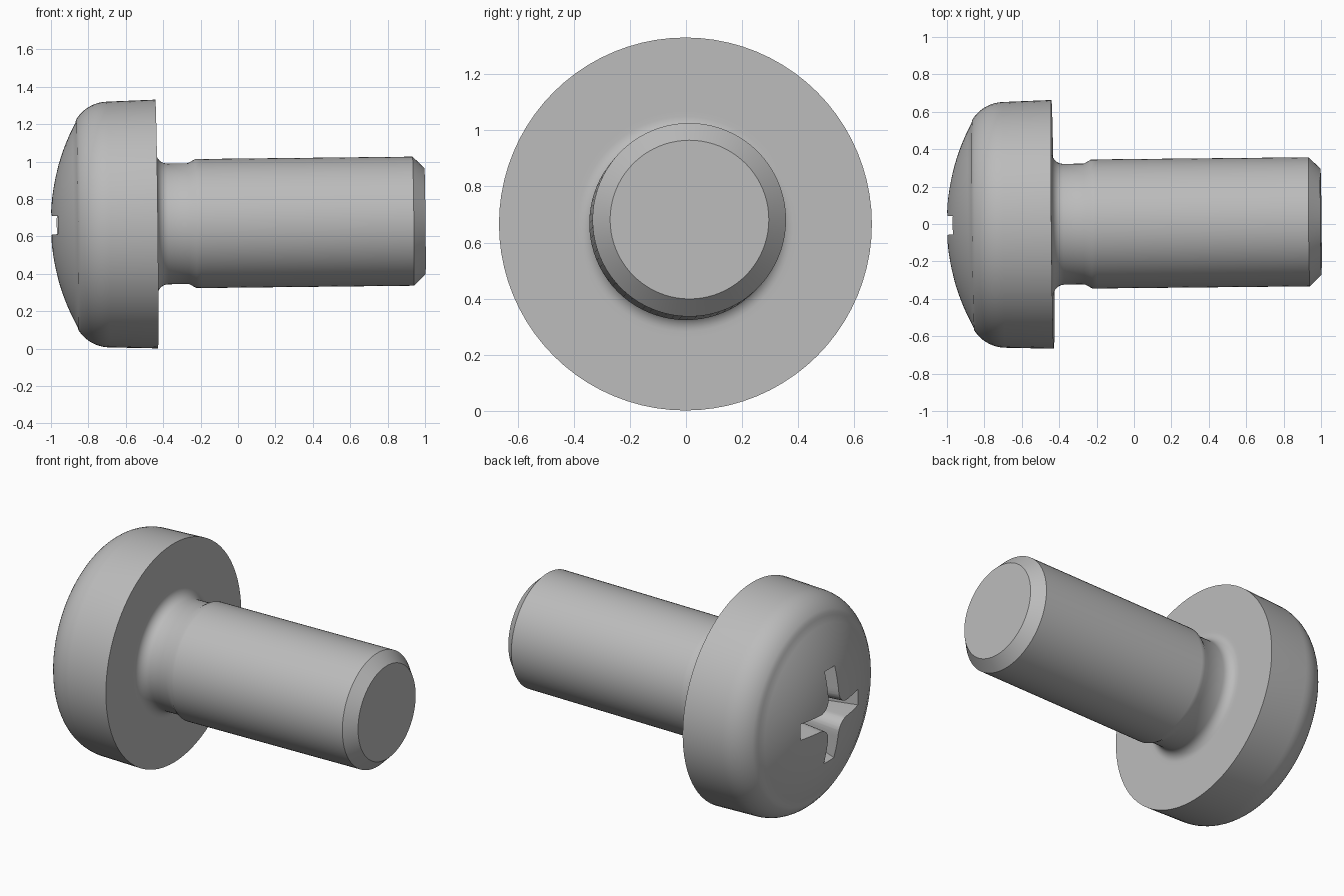
import bpy, bmesh, math
from mathutils import Matrix, Vector

if "Cube" in bpy.data.objects:
    bpy.data.objects.remove(bpy.data.objects["Cube"], do_unlink=True)

steel = bpy.data.materials.new("grey steel")
steel.use_nodes = True
colour = (0.5, 0.5, 0.5, 1)
steel.diffuse_color = colour
steel.node_tree.nodes["Principled BSDF"].inputs["Base Color"].default_value = colour


def make_object(name, bm):
    bmesh.ops.recalc_face_normals(bm, faces=bm.faces)
    mesh = bpy.data.meshes.new(name)
    bm.to_mesh(mesh)
    bm.free()
    mesh.materials.append(steel)
    obj = bpy.data.objects.new(name, mesh)
    bpy.context.collection.objects.link(obj)
    return obj


def arc(cx, cr, radius, start, end, steps):
    """Points (x, r) on an arc, angles in degrees from +x."""
    angles = [math.radians(start + (end - start) * i / steps) for i in range(steps + 1)]
    return [(cx + radius * math.cos(a), cr + radius * math.sin(a)) for a in angles]


# Screw profile along x: domed head, rounded shoulder, neck fillet, chamfered shank
profile = arc(0.145, 0, 1.147, 180, 151.5, 14)
profile += arc(-0.69, 0.457, 0.2, 148, 91, 9)
profile += [(-0.435, 0.665), (-0.435, 0.405)]
profile += arc(-0.375, 0.383, 0.06, 180, 270, 8)
profile += [(-0.265, 0.323), (-0.225, 0.345), (-0.2, 0.345),
            (0.937, 0.345), (1.0, 0.283), (1.0, 0)]

bm = bmesh.new()
verts = [bm.verts.new((x, 0, r)) for x, r in profile]
edges = [bm.edges.new(pair) for pair in zip(verts, verts[1:])]
bmesh.ops.spin(bm, geom=verts + edges, cent=(0, 0, 0), axis=(1, 0, 0),
               angle=math.tau, steps=80, use_merge=False)
bmesh.ops.remove_doubles(bm, verts=bm.verts, dist=0.0005)
screw = make_object("screw", bm)


# Cross recess cutter: a tapered cross with rounded inner corners
def cross_ring(bm, x, half, length, fillet):
    ring = []
    for quarter in range(4):
        turn = Matrix.Rotation(quarter * math.pi / 2, 3, "X")
        c = half + fillet
        outline = [(length, half)] + arc(c, c, fillet, 270, 180, 6) + [(half, length)]
        ring += [bm.verts.new(turn @ Vector((x, y, z))) for y, z in outline]
    return ring


bm = bmesh.new()
outer = cross_ring(bm, -1.04, 0.052, 0.31, 0.08)
inner = cross_ring(bm, -0.66, 0.036, 0.17, 0.06)
count = len(outer)
for i in range(count):
    j = (i + 1) % count
    bm.faces.new((outer[i], outer[j], inner[j], inner[i]))
tip = bm.verts.new((-0.6, 0, 0))
for i in range(count):
    bm.faces.new((inner[i], inner[(i + 1) % count], tip))
bm.faces.new(outer)
cutter = make_object("recess_cutter", bm)

# Cut the recess and shade
cut = screw.modifiers.new("recess", "BOOLEAN")
cut.operation = "DIFFERENCE"
cut.solver = "EXACT"
cut.object = cutter
bpy.context.view_layer.objects.active = screw
screw.select_set(True)
bpy.ops.object.modifier_apply(modifier=cut.name)
bpy.data.objects.remove(cutter, do_unlink=True)
bpy.ops.object.shade_smooth_by_angle(angle=math.radians(30))

# Slight tilt of the axis, pivoting at the underside of the head
pivot = Matrix.Translation((0.435, 0, 0))
tilt = Matrix.Rotation(0.01, 4, "Z") @ Matrix.Rotation(-0.011, 4, "Y")
screw.data.transform(Matrix.Translation((-0.435, -0.002, 0.666)) @ tilt @ pivot)
